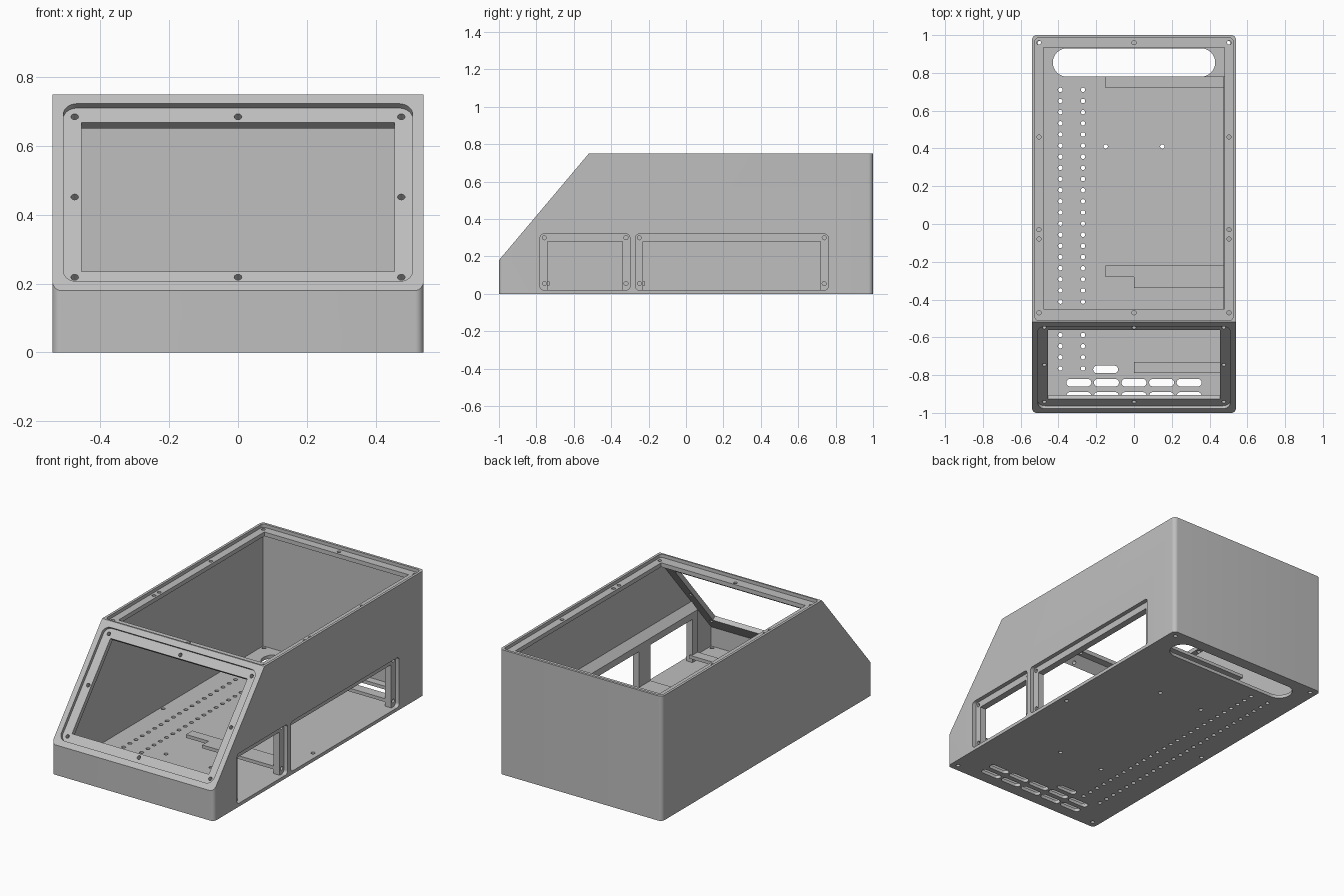
import bpy
import bmesh
import math
from mathutils import Matrix, Vector

cube = bpy.data.objects.get("Cube")
if cube:
    bpy.data.objects.remove(cube)

grey = bpy.data.materials.new("plain_grey")
grey.use_nodes = True
colour = (0.52, 0.52, 0.52, 1)
grey.diffuse_color = colour
grey.node_tree.nodes["Principled BSDF"].inputs["Base Color"].default_value = colour


def outline(w, h, r=0.0, steps=8):
    """Rounded rectangle, counter-clockwise and centred."""
    if r == 0:
        return [(-w/2, -h/2), (w/2, -h/2), (w/2, h/2), (-w/2, h/2)]
    points = []
    for quarter, (sx, sy) in enumerate([(1, 1), (-1, 1), (-1, -1), (1, -1)]):
        for i in range(steps + 1):
            a = math.pi / 2 * (quarter + i / steps)
            points.append((sx * (w/2 - r) + r * math.cos(a),
                           sy * (h/2 - r) + r * math.sin(a)))
    return points


def frame(x_axis, y_axis, origin):
    """Placement matrix for a sketch plane; its third axis points outward."""
    x_axis, y_axis = Vector(x_axis), Vector(y_axis)
    m = Matrix((x_axis, y_axis, x_axis.cross(y_axis))).transposed().to_4x4()
    return Matrix.Translation(origin) @ m


def add_prism(bm, points, low, high, matrix, at=(0, 0)):
    base = []
    for x, y in points:
        p = matrix @ Vector((x + at[0], y + at[1], low))
        if not base or ((p - base[-1].co).length > 1e-5 and (p - base[0].co).length > 1e-5):
            base.append(bm.verts.new(p))
    face = bm.faces.new(base)
    up = matrix.to_3x3() @ Vector((0, 0, high - low))
    grown = bmesh.ops.extrude_face_region(bm, geom=[face], use_keep_orig=True)
    top = [v for v in grown["geom"] if isinstance(v, bmesh.types.BMVert)]
    bmesh.ops.translate(bm, verts=top, vec=up)


def make(name, prisms):
    bm = bmesh.new()
    for prism in prisms:
        add_prism(bm, *prism)
    bmesh.ops.recalc_face_normals(bm, faces=bm.faces)
    mesh = bpy.data.meshes.new(name)
    bm.to_mesh(mesh)
    bm.free()
    mesh.materials.append(grey)
    obj = bpy.data.objects.new(name, mesh)
    bpy.context.collection.objects.link(obj)
    return obj


def cut(target, *prisms, cutter=None):
    """Subtract prisms (or a ready cutter) and discard the cutter."""
    cutter = cutter or make("cutter", prisms)
    cutter.hide_render = True
    mod = target.modifiers.new("cut", 'BOOLEAN')
    mod.operation, mod.solver, mod.object = 'DIFFERENCE', 'EXACT', cutter
    graph = bpy.context.evaluated_depsgraph_get()
    mesh = bpy.data.meshes.new_from_object(target.evaluated_get(graph))
    target.modifiers.clear()
    target.data = mesh
    bpy.data.objects.remove(cutter)


# Sketch planes
plan = Matrix.Identity(4)
profile = frame((0, 1, 0), (0, 0, 1), (0, 0, 0))
side = frame((0, 1, 0), (0, 0, 1), (0.54, 0, 0))
slope_dir = Vector((0, 0.48, 0.57)).normalized()
slope = frame((1, 0, 0), slope_dir, (0, -0.76, 0.465))

# Outer block with rounded corners and sloping front
case = make("enclosure_body", [(outline(1.08, 2, 0.025), 0, 0.75, plan)])
cut(case, ([(-1.2, -0.0575), (-0.3, 1.011), (-1.2, 1.011)], -0.7, 0.7, profile))

# Hollow interior, leaving a thickened frame around the side openings
cavity = make("cavity", [([(-0.975, 0.02), (0.975, 0.02), (0.975, 0.705),
                           (-0.495, 0.705), (-0.975, 0.135)], -0.515, 0.515, profile)])
across = frame((1, 0, 0), (0, 0, 1), (0, 0, 0))
cut(cavity, ([(0.475, -0.1), (0.6, -0.1), (0.6, 0.445), (0.475, 0.32)], -0.78, 0.79, across))
cut(case, cutter=cavity)

# Top and front lid recesses with their openings
top_mid = (0, 0.2375)
cut(case, (outline(1.05, 1.495, 0.02), 0.73, 0.8, plan, top_mid))
cut(case, (outline(0.96, 1.385), 0.68, 0.8, plan, (0, 0.2425)))
cut(case, (outline(1.016, 0.676, 0.04), -0.02, 0.1, slope))
cut(case, (outline(0.91, 0.567), -0.08, 0.1, slope))

# Two side openings, each with a recessed flange
for y0, y1 in ((-0.78, -0.30), (-0.27, 0.76)):
    mid = (y0 + y1) / 2
    cut(case, (outline(y1 - y0, 0.30, 0.02), -0.025, 0.1, side, (mid, 0.17)))
    cut(case, (outline(y1 - y0 - 0.08, 0.26), -0.1, 0.1, side, (mid, 0.15)))

# Handle slot and vents in the floor
cut(case, (outline(0.86, 0.15, 0.075), -0.1, 0.1, plan, (0, 0.855)))
vents = [(0.146 * i, y) for i in range(-2, 3) for y in (-0.84, -0.91)] + [(-0.15, -0.77)]
cut(case, *[(outline(0.132, 0.04, 0.02), -0.1, 0.1, plan, p) for p in vents])

# Floor holes: two long rows, mounting holes and screw holes
small = outline(0.024, 0.024, 0.012, 3)
floor = [(x, 0.71 - 0.059 * i) for x in (-0.39, -0.27) for i in range(26)]
floor += [(x, y) for x in (-0.15, 0.15) for y in (0.41, -0.47)]
floor += [(x, y) for x in (-0.498, 0.498) for y in (-0.958, 0, 0.958)]
cut(case, *[(small, -0.1, 0.06, plan, p) for p in floor])

# Screw holes around the top, front and side flanges
screw = outline(0.022, 0.022, 0.011, 3)
top = [(x, y) for x in (-0.503, 0.503) for y in (0.96, 0.46, -0.03, -0.08, -0.47)]
top += [(0, 0.96), (0, -0.47)]
cut(case, *[(screw, 0.69, 0.8, plan, p) for p in top])
front = [(x, s) for x in (-0.475, 0, 0.475) for s in (-0.305, 0, 0.305) if x or s]
cut(case, *[(screw, -0.06, 0.1, slope, p) for p in front])
sides = [(y, z) for y in (-0.757, -0.321, -0.249, 0.739) for z in (0.055, 0.3)]
cut(case, *[(screw, -0.055, 0.1, side, p) for p in sides])

# Guide rails running inward from the side frame
rails = [("rear_rail", -0.15, 0.72, 0.78), ("middle_long_rail", -0.15, -0.28, -0.22),
         ("middle_short_rail", 0, -0.34, -0.28), ("front_rail", 0, -0.79, -0.73)]
objects = [case]
for name, x0, y0, y1 in rails:
    centre = ((x0 + 0.49) / 2, (y0 + y1) / 2)
    objects.append(make(name, [(outline(0.49 - x0, y1 - y0), 0.045, 0.065, plan, centre)]))

# Smooth round corners, keep all other edges crisp
for obj in objects:
    obj.data.shade_smooth()
    obj.data.set_sharp_from_angle(angle=math.radians(32))
